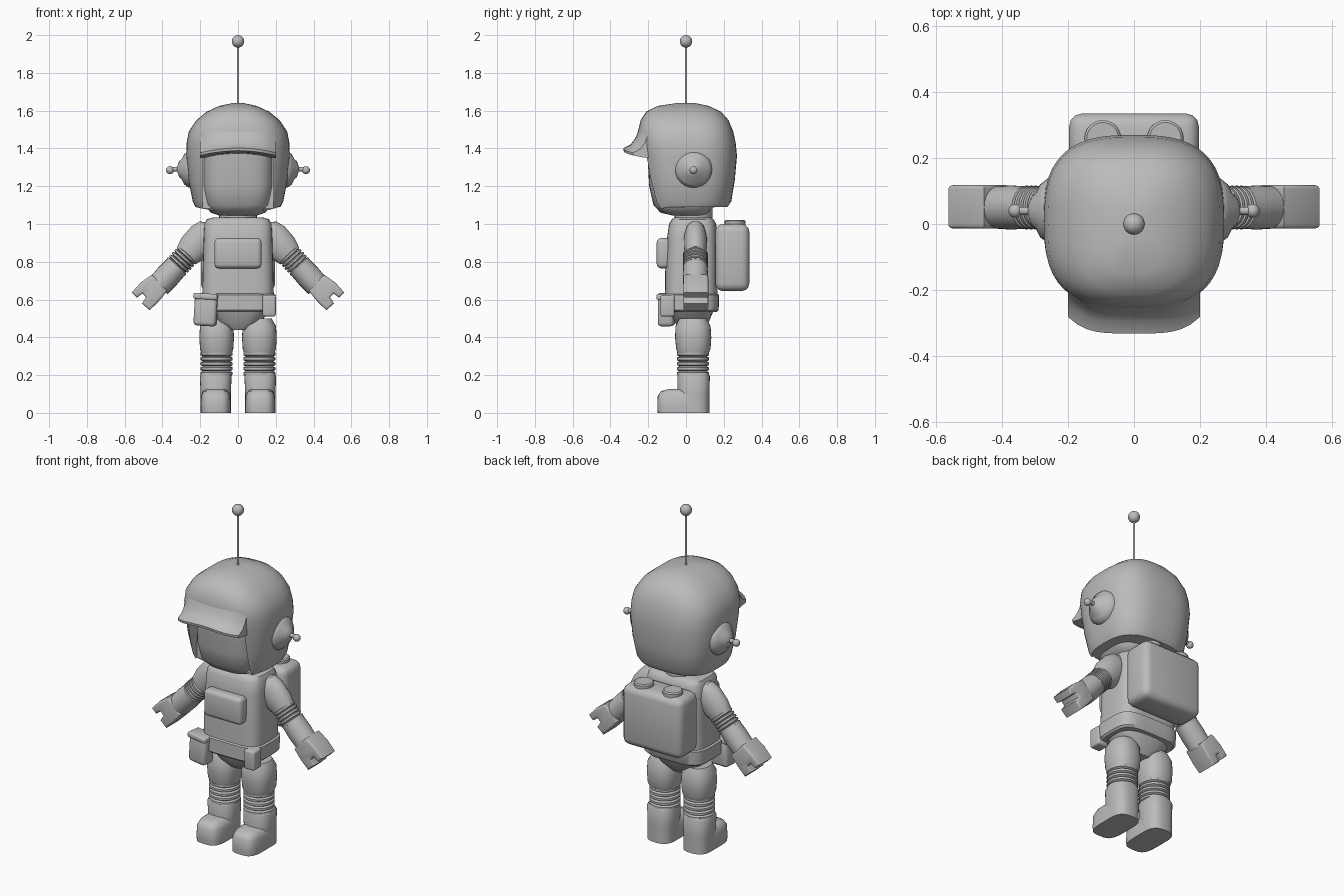
import bpy, bmesh
from math import cos, sin, pi, atan2
from mathutils import Matrix

cube = bpy.data.objects.get("Cube")
if cube:
    bpy.data.objects.remove(cube, do_unlink=True)

grey = bpy.data.materials.new("plain_grey")
grey.use_nodes = True
tone = (0.5, 0.5, 0.5, 1)
grey.diffuse_color = tone
grey.node_tree.nodes["Principled BSDF"].inputs["Base Color"].default_value = tone
parts = []


def finish(name, bm, matrix=None):
    bmesh.ops.recalc_face_normals(bm, faces=bm.faces)
    if matrix:
        bm.transform(matrix)
    mesh = bpy.data.meshes.new(name)
    bm.to_mesh(mesh)
    bm.free()
    mesh.materials.append(grey)
    ob = bpy.data.objects.new(name, mesh)
    bpy.context.collection.objects.link(ob)
    parts.append(ob)
    return ob


def loft(name, rings, power=2, seg=32, x=0, matrix=None, tilt=0):
    """Stack superellipse rings: (height, half width, front y, back y)."""
    bm = bmesh.new()
    loops = []
    for i, (z, rx, front, back) in enumerate(rings):
        loop = []
        for k in range(seg):
            a = 2 * pi * k / seg
            c, s = cos(a), sin(a)
            px = abs(c) ** (2 / power) * (1 if c > 0 else -1) * rx
            py = abs(s) ** (2 / power) * (1 if s > 0 else -1) * (back - front) / 2
            py += (front + back) / 2
            dz = tilt * min(0, py + 0.1) if i == 0 else 0
            loop.append(bm.verts.new((x + px, py, z + dz)))
        loops.append(loop)
    for low, high in zip(loops, loops[1:]):
        for k in range(seg):
            j = (k + 1) % seg
            bm.faces.new((low[k], low[j], high[j], high[k]))
    bm.faces.new(loops[0])
    bm.faces.new(loops[-1])
    return finish(name, bm, matrix)


def lathe(name, profile, matrix=None, seg=24):
    return loft(name, [(z, r, -r, r) for z, r in profile], 2, seg, 0, matrix)


def box(name, lo, hi, bevel=0.02, rot=None):
    bm = bmesh.new()
    bmesh.ops.create_cube(bm, size=1)
    size = [b - a for a, b in zip(lo, hi)]
    mid = [(a + b) / 2 for a, b in zip(lo, hi)]
    bm.transform(Matrix.Diagonal((*size, 1)))
    if bevel:
        bmesh.ops.bevel(bm, geom=bm.edges[:], offset=bevel, segments=3,
                        profile=0.5, affect='EDGES')
    m = Matrix.Translation(mid)
    return finish(name, bm, m @ rot if rot else m)


def ball(name, centre, r):
    bm = bmesh.new()
    bmesh.ops.create_uvsphere(bm, u_segments=16, v_segments=10, radius=r)
    return finish(name, bm, Matrix.Translation(centre))


def bellows(start, end, r, count):
    """Profile of repeated ridges for a flexible joint."""
    step = (end - start) / count
    return [(start + step * (i + f), r - d) for i in range(count)
            for f, d in ((0, 0.012), (0.25, 0), (0.75, 0))]


# Helmet shell with a front opening
helmet = loft("helmet", [
    (1.09, 0.225, -0.19, 0.22), (1.12, 0.24, -0.205, 0.24), (1.23, 0.262, -0.225, 0.258),
    (1.36, 0.274, -0.245, 0.27), (1.43, 0.272, -0.255, 0.263), (1.49, 0.26, -0.255, 0.25),
    (1.55, 0.22, -0.24, 0.225), (1.595, 0.165, -0.21, 0.185),
    (1.625, 0.10, -0.15, 0.12), (1.64, 0.03, -0.05, 0.05)], 2.8, 48, tilt=0.3)
cutter = box("helmet_cutter", (-0.188, -0.5, 0.9), (0.188, -0.12, 1.375), 0)
cutter.hide_render = True
mod = helmet.modifiers.new("opening", 'BOOLEAN')
mod.operation = 'DIFFERENCE'
mod.solver = 'EXACT'
mod.object = cutter
bpy.context.view_layer.objects.active = helmet
helmet.select_set(True)
bpy.ops.object.modifier_apply(modifier=mod.name)
parts.remove(cutter)
bpy.data.objects.remove(cutter, do_unlink=True)

# Face and neck
loft("face", [(1.045, 0.10, -0.07, 0.10), (1.06, 0.145, -0.135, 0.12),
              (1.1, 0.175, -0.172, 0.14), (1.2, 0.19, -0.195, 0.15),
              (1.39, 0.19, -0.205, 0.15)], 3.2, 40)
loft("neck", [(1.0, 0.1, -0.06, 0.14), (1.1, 0.1, -0.06, 0.14)])

# Brim: one section swept across the forehead
section = [(-0.15, 1.53), (-0.25, 1.50), (-0.268, 1.455), (-0.295, 1.42),
           (-0.332, 1.402), (-0.33, 1.388), (-0.28, 1.378), (-0.15, 1.37)]
bm = bmesh.new()
spans = []
for i in range(15):
    t = i / 7 - 1
    pull = 0.05 * t ** 4
    spans.append([bm.verts.new((0.2 * t, min(-0.14, y + pull), z - 0.025 * t * t))
                  for y, z in section])
for a, b in zip(spans, spans[1:]):
    for k in range(len(section)):
        j = (k + 1) % len(section)
        bm.faces.new((a[k], a[j], b[j], b[k]))
bm.faces.new(spans[0])
bm.faces.new(spans[-1])
finish("helmet_brim", bm)

# Antenna
lathe("antenna_rod", [(1.6, 0.006), (1.95, 0.006)], seg=10)
ball("antenna_ball", (0, 0, 1.967), 0.033)

# Torso, belt and hips
loft("torso", [(0.6, 0.19, -0.112, 0.168), (0.75, 0.187, -0.11, 0.168),
               (0.93, 0.182, -0.10, 0.166), (1.0, 0.178, -0.09, 0.16),
               (1.025, 0.165, -0.075, 0.145), (1.035, 0.13, -0.06, 0.13)], 4, 48)
loft("belt", [(0.535, 0.185, -0.11, 0.165), (0.545, 0.196, -0.12, 0.173),
              (0.625, 0.2, -0.12, 0.175), (0.632, 0.185, -0.11, 0.165)], 4, 48)
loft("hips", [(0.44, 0.05, -0.03, 0.09), (0.48, 0.12, -0.06, 0.12),
              (0.55, 0.175, -0.085, 0.15)], 2.8, 32)
box("chest_panel", (-0.125, -0.155, 0.765), (0.125, -0.08, 0.925), 0.024)
lean = Matrix.Rotation(0.06, 4, 'Y') @ Matrix.Rotation(-0.12, 4, 'Z')
box("belt_pouch", (-0.23, -0.145, 0.46), (-0.11, -0.06, 0.62), 0.02, lean)
box("pouch_flap", (-0.233, -0.15, 0.60), (-0.105, -0.06, 0.632), 0.01, lean)
box("belt_clip", (0.13, -0.135, 0.51), (0.2, -0.06, 0.625), 0.012)

# Backpack with two tank caps
box("backpack", (-0.197, 0.155, 0.645), (0.197, 0.335, 1.0), 0.04)

arm_angle = atan2(0.676, -0.737)
for side, word in ((1, "left"), (-1, "right")):
    lathe(word + "_tank_cap", [(0.98, 0.055), (1.015, 0.055), (1.022, 0.048)],
          Matrix.Translation((side * 0.095, 0.26, 0)))

    # Earpiece
    ear = Matrix.Translation((0, 0.04, 1.29)) @ Matrix.Rotation(side * pi / 2, 4, 'Y')
    lathe(word + "_earpiece", [(0.2, 0.098), (0.262, 0.098), (0.285, 0.08), (0.297, 0.055),
                               (0.312, 0.042), (0.322, 0.012), (0.35, 0.012)], ear)
    ball(word + "_ear_knob", (side * 0.36, 0.04, 1.285), 0.021)

    # Arm: upper sleeve, ribbed elbow, forearm
    arm = Matrix.Translation((side * 0.17, 0.05, 0.945)) @ Matrix.Rotation(side * arm_angle, 4, 'Y')
    loft(word + "_upper_arm", [(-0.05, 0.035, -0.03, 0.03), (-0.03, 0.07, -0.05, 0.05),
                               (0.02, 0.085, -0.06, 0.06), (0.1, 0.083, -0.06, 0.06),
                               (0.15, 0.068, -0.055, 0.055)], matrix=arm)
    lathe(word + "_elbow", bellows(0.14, 0.24, 0.066, 5), arm)
    lathe(word + "_forearm", [(0.225, 0.052), (0.23, 0.064), (0.3, 0.067), (0.37, 0.064)], arm)

    # Mitten hand with thumb gap
    bm = bmesh.new()
    outline = [(0.375, 0.645), (0.42, 0.59), (0.468, 0.543), (0.508, 0.58), (0.487, 0.612),
               (0.505, 0.632), (0.535, 0.61), (0.563, 0.637), (0.515, 0.69), (0.455, 0.732)]
    face = bm.faces.new([bm.verts.new((side * x, -0.014, z)) for x, z in outline])
    ext = bmesh.ops.extrude_face_region(bm, geom=[face])
    moved = [v for v in ext["geom"] if isinstance(v, bmesh.types.BMVert)]
    bmesh.ops.translate(bm, verts=moved, vec=(0, 0.132, 0))
    rims = [e for e in bm.edges if abs(e.verts[0].co.y - e.verts[1].co.y) < 0.01]
    bmesh.ops.bevel(bm, geom=rims, offset=0.012, segments=3, profile=0.5, affect='EDGES')
    finish(word + "_hand", bm)

    # Leg: thigh, ribbed knee, boot
    lx = side * 0.113
    loft(word + "_thigh", [(0.315, 0.08, -0.045, 0.12), (0.34, 0.088, -0.052, 0.13),
                           (0.4, 0.092, -0.058, 0.134), (0.46, 0.088, -0.055, 0.13),
                           (0.5, 0.065, -0.035, 0.11)], 2.3, x=lx)
    lathe(word + "_knee", bellows(0.195, 0.325, 0.085, 5), Matrix.Translation((lx, 0.037, 0)))
    bx = side * 0.118
    loft(word + "_boot_shaft", [(0, 0.08, -0.045, 0.125), (0.1, 0.08, -0.045, 0.125),
                                (0.195, 0.084, -0.046, 0.126), (0.21, 0.076, -0.04, 0.118)],
         2.6, x=bx)
    loft(word + "_boot_toe", [(0, 0.08, -0.15, 0.12), (0.03, 0.081, -0.152, 0.12),
                              (0.09, 0.078, -0.15, 0.12), (0.115, 0.066, -0.132, 0.11),
                              (0.127, 0.042, -0.09, 0.08)], 3.5, x=bx)

# Smooth shading with kept edges
for ob in parts:
    ob.select_set(True)
bpy.context.view_layer.objects.active = parts[0]
bpy.ops.object.shade_smooth_by_angle(angle=0.7)
